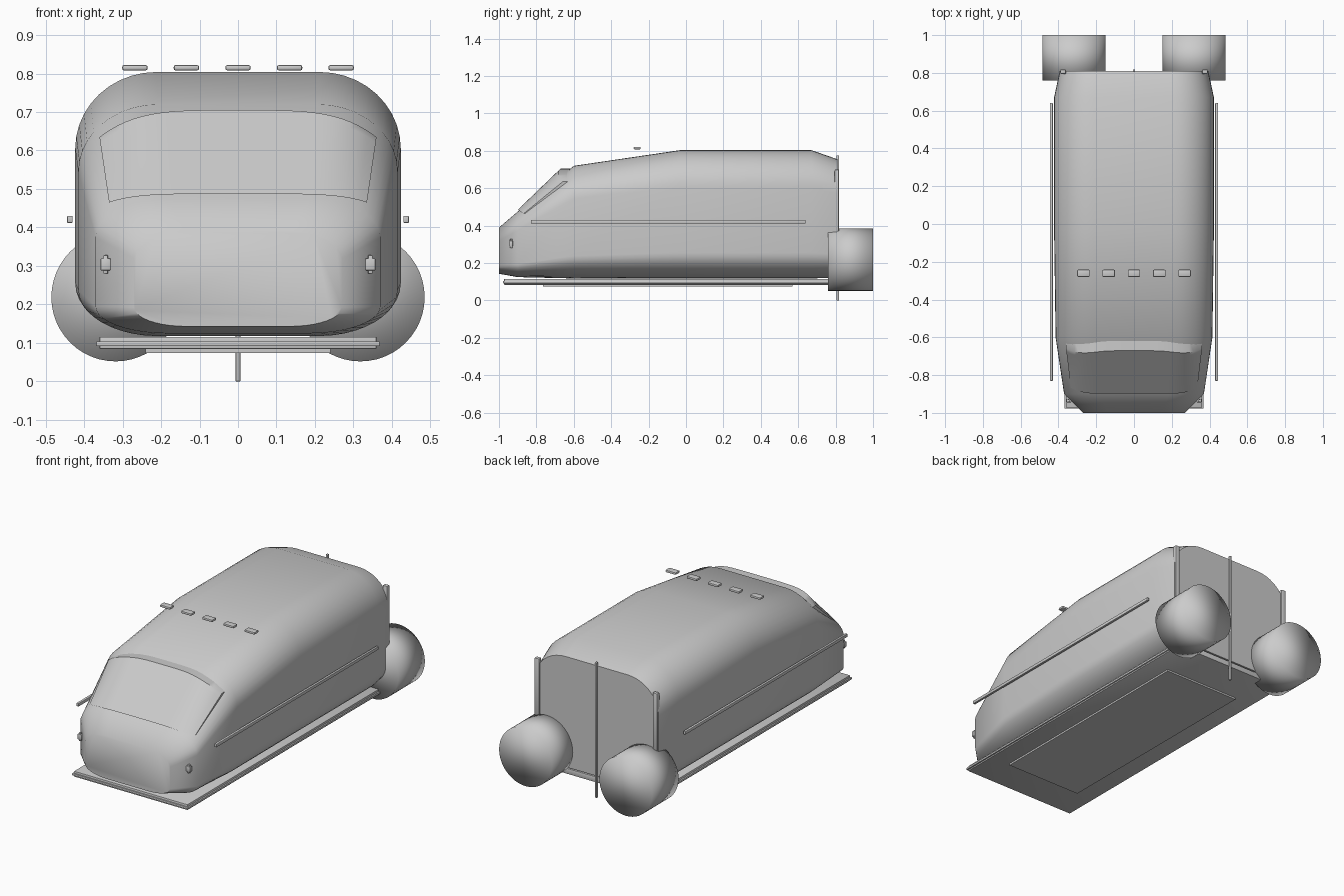
import bpy, bmesh, math
from mathutils import Vector
from mathutils.bvhtree import BVHTree

if "Cube" in bpy.data.objects:
    bpy.data.objects.remove(bpy.data.objects["Cube"])


def finish(bm, name, angle=40):
    bmesh.ops.recalc_face_normals(bm, faces=bm.faces)
    me = bpy.data.meshes.new(name)
    bm.to_mesh(me)
    bm.free()
    ob = bpy.data.objects.new(name, me)
    bpy.context.collection.objects.link(ob)
    bpy.ops.object.select_all(action='DESELECT')
    ob.select_set(True)
    bpy.context.view_layer.objects.active = ob
    bpy.ops.object.shade_smooth_by_angle(angle=math.radians(angle))
    return ob


def box(name, lo, hi, bevel=0.0):
    bm = bmesh.new()
    bmesh.ops.create_cube(bm, size=1)
    for v in bm.verts:
        v.co = Vector([lo[i] + (v.co[i] + 0.5) * (hi[i] - lo[i]) for i in range(3)])
    if bevel:
        bmesh.ops.bevel(bm, geom=bm.edges[:], offset=bevel, segments=2,
                        profile=0.5, affect='EDGES')
    return finish(bm, name, 30)


def section(y, hw, z0, z1, n=10):
    """Rounded cross-section of the hull at y."""
    rx, h = hw * 0.5, z1 - z0
    pts = []
    for q, (sx, sz) in enumerate([(1, 1), (-1, 1), (-1, -1), (1, -1)]):
        rz = h * (0.29 if sz > 0 else 0.2)
        cz = z1 - rz if sz > 0 else z0 + rz
        for i in range(n + 1):
            a = math.pi / 2 * (q + i / n)
            pts.append((sx * (hw - rx) + rx * math.cos(a), y, cz + rz * math.sin(a)))
    return pts


# Hull lofted from nose to tail: y, half width, bottom, top
stations = [(-1.0, .27, .143, .39), (-.9, .37, .125, .475), (-.6, .415, .118, .72),
            (-.03, .423, .118, .804), (.67, .423, .118, .804), (.81, .393, .122, .755)]
bm = bmesh.new()
rings = [[bm.verts.new(p) for p in section(*s)] for s in stations]
for a, b in zip(rings, rings[1:]):
    for i in range(len(a)):
        j = (i + 1) % len(a)
        bm.faces.new((a[i], a[j], b[j], b[i]))
bm.faces.new(rings[0])
bm.faces.new(rings[-1])
tree = BVHTree.FromBMesh(bm)
finish(bm, "hull", 50)

# Windshield projected onto the hull and standing proud of it
bm = bmesh.new()
NU, NV = 32, 12
grid = []
for j in range(NV + 1):
    v, row = j / NV, []
    for i in range(NU + 1):
        u = 2 * i / NU - 1
        x = u * (.335 + .025 * v)
        zb, zt = .487 - .022 * abs(u) ** 5, .705 - .07 * u ** 4
        z = zb + (zt - zb) * v
        hit = tree.ray_cast(Vector((x, -2, z)), Vector((0, 1, 0)))[0]
        y = hit.y if hit else -.6
        row.append(bm.verts.new((x, y - (.012 + .04 * v) * (1 - .5 * u ** 6), z)))
    grid.append(row)
for j in range(NV):
    for i in range(NU):
        bm.faces.new((grid[j][i], grid[j][i + 1], grid[j + 1][i + 1], grid[j + 1][i]))
ext = bmesh.ops.extrude_face_region(bm, geom=bm.faces[:])
bmesh.ops.translate(bm, vec=(0, .06, 0),
                    verts=[e for e in ext["geom"] if isinstance(e, bmesh.types.BMVert)])
finish(bm, "windshield")

# Floor plate with edge rib and lower panel
box("floor_plate", (-.36, -.972, .084), (.36, .81, .116), .003)
box("floor_rib", (-.368, -.978, .092), (.368, .79, .104), .002)
box("lower_panel", (-.24, -.765, .074), (.24, .57, .086))

# Roof light row
for k in range(-2, 3):
    x = k * .134
    box("roof_light", (x - .033, -.28, .808), (x + .033, -.242, .822), .005)

# Rear antenna
box("rear_antenna", (-.006, .804, 0), (.006, .818, .775), .002)

# Mirrored parts
for s in (-1, 1):
    def side_box(name, x, w, ylo, yhi, zlo, zhi, bevel):
        box(name, (s * x - w / 2, ylo, zlo), (s * x + w / 2, yhi, zhi), bevel)

    side_box("side_rail", .437, .014, -.83, .64, .412, .43, .002)
    side_box("headlight", .344, .026, -.944, -.926, .288, .32, .003)
    side_box("headlight_core", .344, .012, -.942, -.928, .28, .328, .002)
    side_box("tail_light", .375, .03, .795, .818, .37, .70, .005)

    # Rear thruster drum
    bm = bmesh.new()
    bmesh.ops.create_cone(bm, cap_ends=True, segments=48, radius1=.167, radius2=.167,
                          depth=.24)
    for v in bm.verts:
        x, y, z = v.co
        v.co = Vector((s * .318 + x, .88 + z, .219 + y))
    finish(bm, "rear_thruster", 180)
